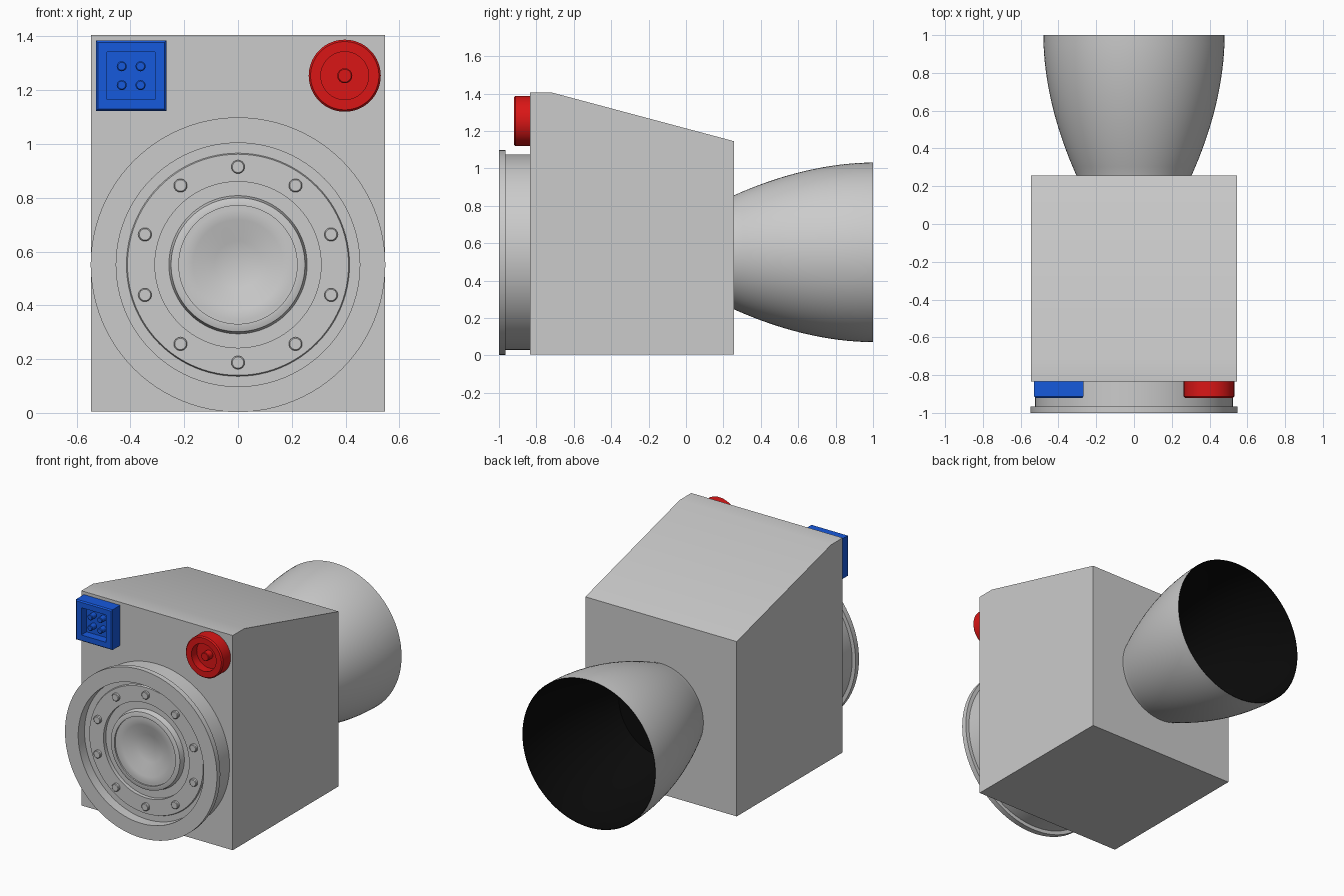
import bpy, bmesh
from math import pi, sin, cos, radians, sqrt
from mathutils import Vector

if "Cube" in bpy.data.objects:
    bpy.data.objects.remove(bpy.data.objects["Cube"])

AXIS_Z = 0.551   # height of the main wheel / nozzle axis


def material(name, rgb):
    m = bpy.data.materials.new(name)
    m.diffuse_color = (*rgb, 1)
    m.use_nodes = True
    m.node_tree.nodes["Principled BSDF"].inputs["Base Color"].default_value = m.diffuse_color
    return m


def finish(name, bm, mat=None):
    bmesh.ops.recalc_face_normals(bm, faces=bm.faces)
    me = bpy.data.meshes.new(name)
    bm.to_mesh(me)
    bm.free()
    me.shade_smooth()
    me.set_sharp_from_angle(angle=radians(30))
    ob = bpy.data.objects.new(name, me)
    bpy.context.collection.objects.link(ob)
    if mat:
        me.materials.append(mat)
    return ob


def lathe(name, profile, x=0, z=AXIS_Z, sides=96, mat=None):
    """Spin (radius, y) points around a y-parallel axis; 4 sides gives a square."""
    bm = bmesh.new()
    k, a = (sqrt(2), pi / 4) if sides == 4 else (1, 0)
    vs = [bm.verts.new((x + k * r * cos(a), y, z + k * r * sin(a))) for r, y in profile]
    es = [bm.edges.new(p) for p in zip(vs, vs[1:])]
    bmesh.ops.spin(bm, geom=vs + es, cent=(x, 0, z), axis=(0, 1, 0),
                   angle=2 * pi, steps=sides)
    bmesh.ops.remove_doubles(bm, verts=bm.verts, dist=1e-5)
    return finish(name, bm, mat)


def peg(name, x, z, r, back, front, mat=None):
    b = 0.004
    return lathe(name, [(0, back), (r, back), (r, front + b), (r - b, front), (0, front)],
                 x, z, 24, mat)


red = material("red", (0.70, 0.008, 0.008))
blue = material("blue", (0.008, 0.10, 0.72))
black = material("black", (0.003, 0.003, 0.003))
grey = material("grey", (0.8, 0.8, 0.8))

# Body: side profile with sloping roof, extruded across x
bm = bmesh.new()
side = [(-0.834, 0.005), (0.257, 0.005), (0.257, 1.145), (-0.716, 1.405), (-0.834, 1.405)]
f = bm.faces.new([bm.verts.new((-0.546, y, z)) for y, z in side])
ext = bmesh.ops.extrude_face_region(bm, geom=[f])
bmesh.ops.translate(bm, vec=(1.092, 0, 0),
                    verts=[v for v in ext["geom"] if isinstance(v, bmesh.types.BMVert)])
finish("body", bm)

# Front coupling: drum, flange and stepped dished face
lathe("front_coupling", [
    (0, -0.83), (0.523, -0.83), (0.523, -0.965), (0.548, -0.965), (0.548, -1.0),
    (0.453, -1.0), (0.453, -0.935), (0.415, -0.935), (0.411, -0.945), (0.309, -0.945),
    (0.309, -0.92), (0.257, -0.92), (0.249, -0.955), (0.232, -0.96), (0.22, -0.96),
    (0.22, -0.95), (0.205, -0.95), (0.167, -0.95), (0.088, -0.91), (0, -0.91)])

# Ring of ten bolts
for i in range(10):
    a = 2 * pi * i / 10
    peg(f"bolt_{i + 1}", 0.364 * sin(a), AXIS_Z + 0.364 * cos(a), 0.025, -0.94, -0.962)

# Rear bell nozzle with thin wall and black inside
bell = [(0.305 + 0.175 * (1 - (1 - t) ** 1.9), 0.257 + 0.743 * t)
        for t in (i / 16 for i in range(17))]
inner = [(r - 0.004, max(y, 0.262)) for r, y in reversed(bell)]
nozzle = lathe("nozzle", [(0, 0.25), (0.303, 0.25)] + bell + inner + [(0, 0.262)], mat=grey)
nozzle.data.materials.append(black)
for p in nozzle.data.polygons:
    radial = Vector((p.center.x, 0, p.center.z - AXIS_Z))
    if p.normal.dot(radial) < 0 or p.normal.y > 0.9:
        p.material_index = 1


# Connectors: hollow housings with contact pegs
def housing(name, x, outer, hole, sides, mat):
    lathe(name, [(0, -0.83), (outer, -0.83), (outer, -0.912), (outer - 0.007, -0.92),
                 (hole, -0.92), (hole, -0.865), (0, -0.865)], x, 1.254, sides, mat)


housing("square_connector", -0.3975, 0.131, 0.089, 4, blue)
for i, (sx, sz) in enumerate([(-1, -1), (1, -1), (-1, 1), (1, 1)]):
    peg(f"square_connector_pin_{i + 1}", -0.3975 + 0.035 * sx, 1.254 + 0.035 * sz,
        0.0186, -0.86, -0.91, blue)

housing("round_connector", 0.397, 0.134, 0.089, 64, red)
peg("round_connector_pin", 0.397, 1.254, 0.028, -0.86, -0.91, red)
